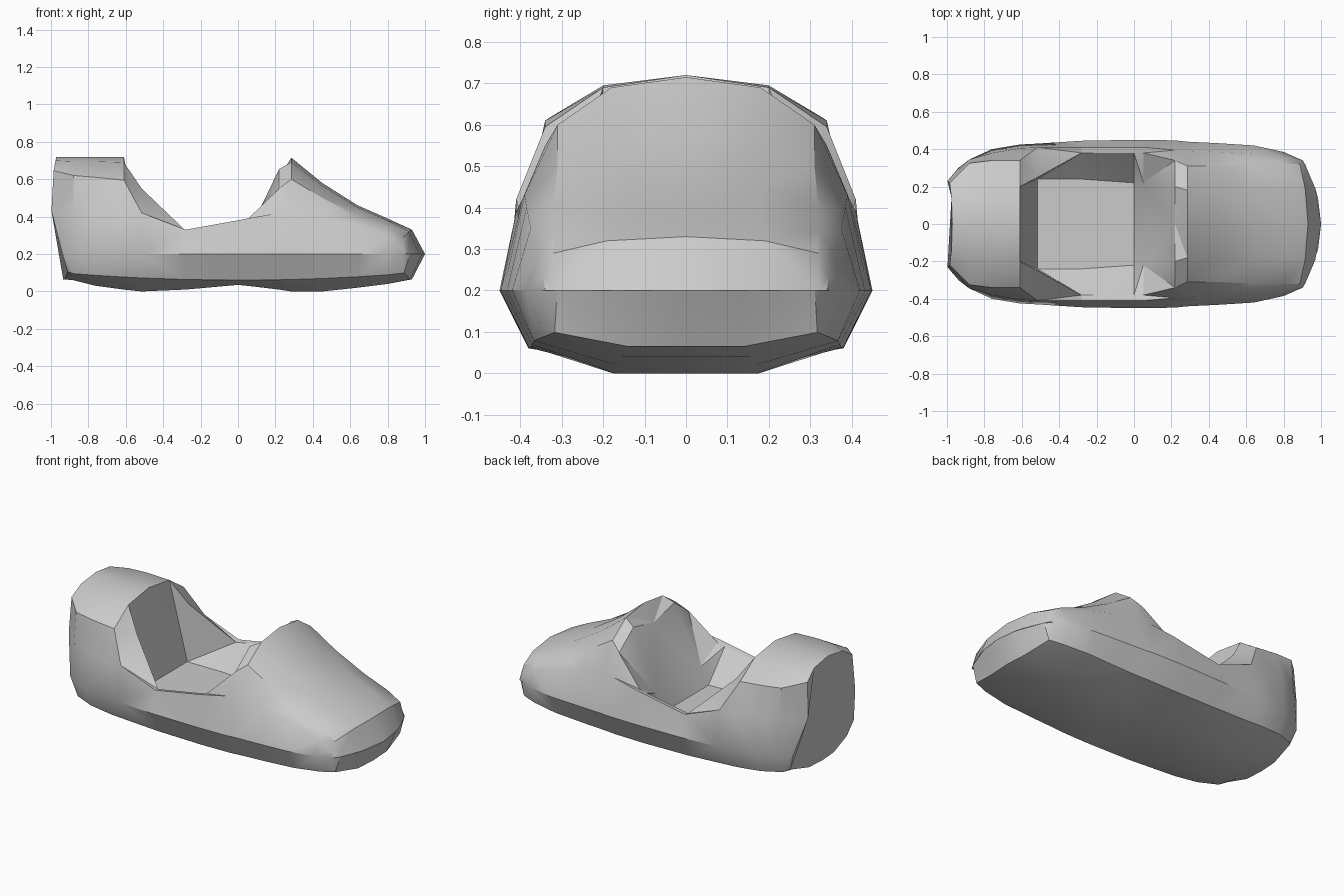
import bpy
import bmesh
import math

default_cube = bpy.data.objects.get("Cube")
if default_cube:
    bpy.data.objects.remove(default_cube, do_unlink=True)

BELT = 0.2        # height of the widest line around the hull
FLOOR = 0.195     # cockpit floor height
EDGE = 0.065      # keel height at both ends
TAIL = -1.0       # rear end of the hull
WAIST = 0.46      # height of the rearmost point of the tail


def grey_material():
    mat = bpy.data.materials.new("plain_grey")
    colour = (0.6, 0.6, 0.6, 1)
    mat.diffuse_color = colour
    mat.use_nodes = True
    mat.node_tree.nodes["Principled BSDF"].inputs["Base Color"].default_value = colour
    return mat


def end_offset(x, y, z):
    """Rounds the nose in plan, and the tail in plan and profile."""
    if x == TAIL:
        return 0.42 * (z - WAIST) ** 2 + 1.4 * max(0, WAIST - z) * y * y
    return -max(0, x - 0.86) * 6 * y * y


def section(x, width, keel, upper, top):
    """Closed cross-section: keel, chine, belt, three upper points, top centre."""
    chine_z = max(0.06 + 0.045 * x * x, keel)
    chine_y = (0.845 + 0.07 * x * x) * width
    half = [(0.4 * width, keel), (chine_y, chine_z), (width, BELT)]
    half += list(upper)
    ring = [(0, keel)] + half + [(0, top)]
    ring += [(-y, z) for y, z in reversed(half)]
    return [(x + end_offset(x, y, z), y, z) for y, z in ring]


def covered(x, width, keel, side, shoulder, crown, top):
    """Section through the closed headrest, dash or nose."""
    return section(x, width, keel, (side, shoulder, crown), top)


def open_top(x, width, keel, outer, inner, floor_y):
    """Section through the cockpit: outer rim, inner rim, floor corner."""
    return section(x, width, keel, (outer, inner, (floor_y, FLOOR)), FLOOR)


def loft(name, rings, mat):
    bm = bmesh.new()
    rows = [[bm.verts.new(p) for p in ring] for ring in rings]
    for a, b in zip(rows, rows[1:]):
        n = len(a)
        for i in range(n):
            j = (i + 1) % n
            bm.faces.new((a[i], a[j], b[j], b[i]))
    bmesh.ops.triangulate(bm, faces=bm.faces, quad_method="SHORT_EDGE")
    bm.faces.new(rows[0])
    bm.faces.new(rows[-1])
    bmesh.ops.remove_doubles(bm, verts=bm.verts, dist=0.001)
    bmesh.ops.recalc_face_normals(bm, faces=bm.faces)
    mesh = bpy.data.meshes.new(name)
    bm.to_mesh(mesh)
    bm.free()
    mesh.materials.append(mat)
    obj = bpy.data.objects.new(name, mesh)
    bpy.context.collection.objects.link(obj)
    bpy.ops.object.select_all(action="DESELECT")
    obj.select_set(True)
    bpy.context.view_layer.objects.active = obj
    bpy.ops.object.shade_smooth_by_angle(angle=math.radians(30))
    return obj


# Headrest hump at the tail
headrest = [
    covered(TAIL, 0.3, EDGE, (0.23, 0.43), (0.22, 0.645), (0.14, 0.7), 0.72),
    covered(-0.88, 0.345, 0.06, (0.345, 0.43), (0.325, 0.62), (0.19, 0.695), 0.72),
    covered(-0.76, 0.4, 0.03, (0.38, 0.43), (0.34, 0.61), (0.2, 0.695), 0.72),
    covered(-0.61, 0.425, 0.01, (0.405, 0.4), (0.34, 0.595), (0.2, 0.69), 0.72),
]

# Open cockpit with a sunken floor; pillars slope down from the headrest
cockpit = [
    open_top(-0.515, 0.43, 0, (0.41, 0.42), (0.25, 0.55), 0.24),
    open_top(-0.28, 0.445, 0.01, (0.41, 0.33), (0.38, 0.325), 0.24),
    open_top(0, 0.45, 0.035, (0.41, 0.38), (0.38, 0.375), 0.22),
]

# Dash wall rising from the floor to the hump
dash = [
    covered(0.05, 0.45, 0.03, (0.41, 0.39), (0.38, 0.385), (0.22, 0.3), 0.3),
    covered(0.22, 0.447, 0.01, (0.395, 0.42), (0.34, 0.55), (0.2, 0.655), 0.61),
]

# Sloping nose, ending in a rounded bumper edge
nose = [
    covered(0.285, 0.44, 0, (0.39, 0.43), (0.31, 0.6), (0.18, 0.69), 0.715),
    covered(0.45, 0.432, 0, (0.385, 0.4), (0.31, 0.5), (0.18, 0.565), 0.58),
    covered(0.64, 0.42, 0.02, (0.375, 0.35), (0.32, 0.4), (0.18, 0.45), 0.46),
    covered(0.8, 0.385, 0.04, (0.355, 0.29), (0.32, 0.34), (0.18, 0.38), 0.39),
    covered(0.93, 0.35, EDGE, (0.345, 0.235), (0.32, 0.29), (0.19, 0.32), 0.33),
    covered(1, 0.34, BELT, (0.34, BELT), (0.32, BELT), (0.19, BELT), BELT),
]

loft("car_body", headrest + cockpit + dash + nose, grey_material())
